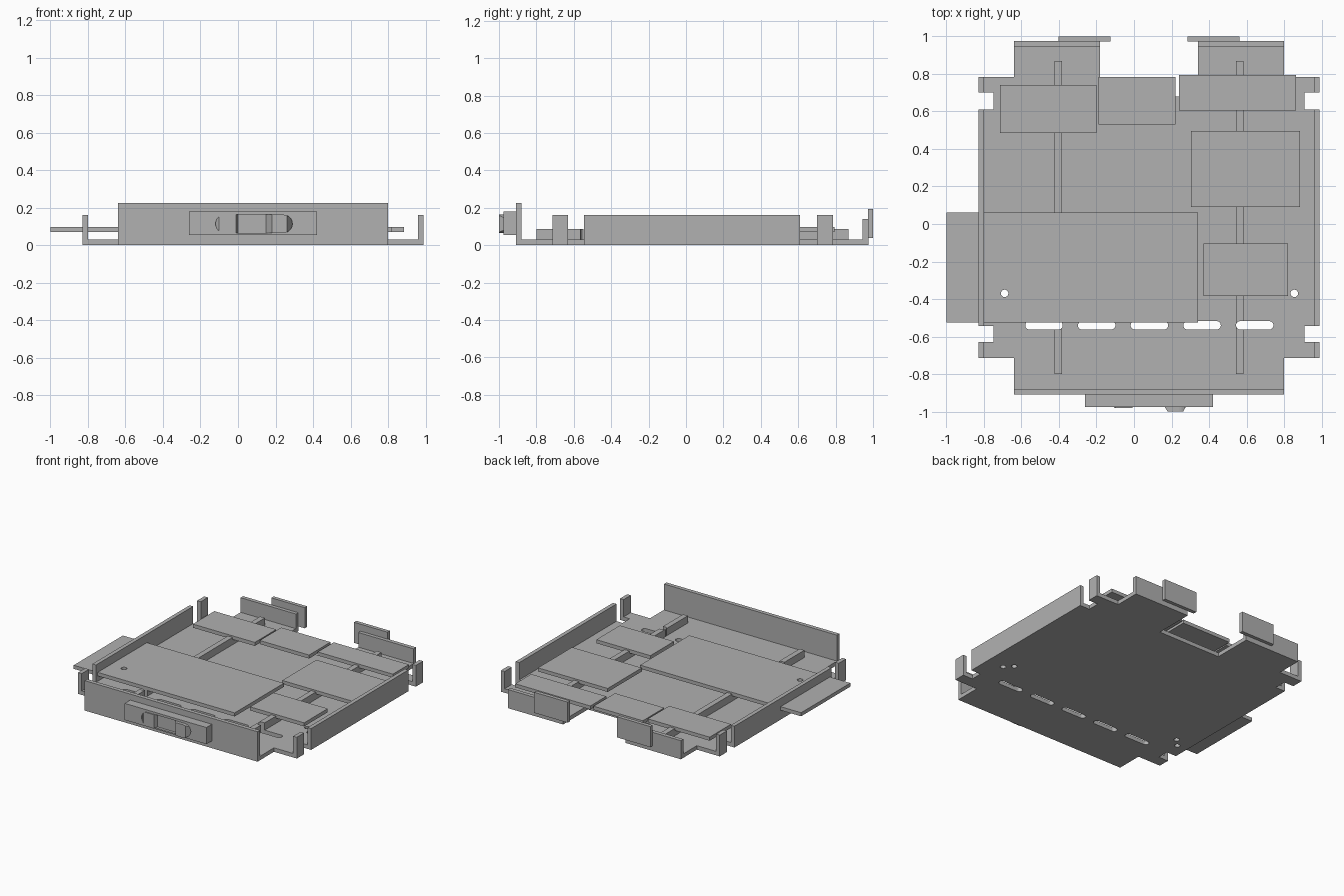
import bpy, bmesh, math
from mathutils import Matrix

if "Cube" in bpy.data.objects:
    bpy.data.objects.remove(bpy.data.objects["Cube"], do_unlink=True)

grey = bpy.data.materials.new("neutral grey")
grey.use_nodes = True
grey.diffuse_color = (0.44, 0.44, 0.44, 1)
grey.node_tree.nodes["Principled BSDF"].inputs["Base Color"].default_value = grey.diffuse_color

MID = 0.08       # symmetry plane of the tray
FLOOR = 0.03     # sheet thickness


def prism(name, outline, low, high, upright=False):
    """Extrude a flat outline; upright outlines are given in x and z."""
    bm = bmesh.new()
    face = bm.faces.new([bm.verts.new((x, y, low)) for x, y in outline])
    top = bmesh.ops.extrude_face_region(bm, geom=[face])["geom"]
    for v in top:
        if isinstance(v, bmesh.types.BMVert):
            v.co.z = high
    if upright:
        bm.transform(Matrix(((1, 0, 0, 0), (0, 0, 1, 0), (0, 1, 0, 0), (0, 0, 0, 1))))
    bmesh.ops.recalc_face_normals(bm, faces=bm.faces)
    mesh = bpy.data.meshes.new(name)
    bm.to_mesh(mesh)
    bm.free()
    mesh.materials.append(grey)
    obj = bpy.data.objects.new(name, mesh)
    bpy.context.collection.objects.link(obj)
    return obj


def box(name, x0, x1, y0, y1, z0, z1):
    return prism(name, [(x0, y0), (x1, y0), (x1, y1), (x0, y1)], z0, z1)


def mirrored(name, x0, x1, *rest):
    return [box("left_" + name, MID + x0, MID + x1, *rest),
            box("right_" + name, MID - x1, MID - x0, *rest)]


def stadium(x0, x1, y0, y1, steps=12):
    r, cy = (y1 - y0) / 2, (y0 + y1) / 2
    pts = []
    for cx, start in ((x1 - r, -math.pi / 2), (x0 + r, math.pi / 2)):
        for i in range(steps + 1):
            a = start + math.pi * i / steps
            pts.append((cx + r * math.cos(a), cy + r * math.sin(a)))
    return pts


def circle(x, y, r, n=20):
    return [(x + r * math.cos(math.tau * i / n), y + r * math.sin(math.tau * i / n))
            for i in range(n)]


def cut(obj, cutters, operation="DIFFERENCE"):
    for c in cutters:
        mod = obj.modifiers.new("cut", "BOOLEAN")
        mod.operation, mod.object, mod.solver = operation, c, "EXACT"
    bpy.context.view_layer.update()
    result = bpy.data.meshes.new_from_object(
        obj.evaluated_get(bpy.context.evaluated_depsgraph_get()))
    obj.modifiers.clear()
    obj.data = result


# Tray floor with corner notches and a rear cutout
half = [(0.72, -0.91), (0.72, -0.715), (0.91, -0.715), (0.91, -0.63), (0.83, -0.63),
        (0.83, -0.545), (0.91, -0.545), (0.91, 0.61), (0.83, 0.61), (0.83, 0.70),
        (0.91, 0.70), (0.91, 0.785), (0.72, 0.785), (0.72, 0.975), (0.26, 0.975), (0.26, 0.68)]
outline = [(MID + x, y) for x, y in half] + [(MID - x, y) for x, y in reversed(half)]
floor = prism("tray_floor", outline, 0, FLOOR)

# Folded walls, corner tabs and rear plates
box("front_wall", MID - 0.72, MID + 0.72, -0.91, -0.88, 0, 0.225)
mirrored("side_wall", 0.88, 0.91, -0.545, 0.61, 0, 0.16)
mirrored("front_corner_tab", 0.88, 0.91, -0.715, -0.63, 0, 0.16)
mirrored("rear_corner_tab", 0.88, 0.91, 0.70, 0.785, 0, 0.16)
mirrored("rear_wall", 0.26, 0.72, 0.945, 0.975, 0, 0.14)
mirrored("rear_plate", 0.205, 0.483, 0.972, 1.0, 0.037, 0.192)

# Support rails
rails = mirrored("rail", 0.465, 0.505, -0.80, 0.87, FLOOR, 0.085)

# Flat boards resting on the rails
boards = {
    "main_board": (-1.0, 0.34, -0.525, 0.06),
    "rear_right_board": (-0.715, -0.20, 0.485, 0.74),
    "rear_centre_board": (-0.19, 0.22, 0.53, 0.785),
    "rear_left_board": (0.24, 0.865, 0.605, 0.795),
    "middle_left_board": (0.305, 0.885, 0.09, 0.495),
    "front_left_board": (0.37, 0.82, -0.385, -0.105),
}
made = {name: box(name, *size, 0.07, 0.097) for name, size in boards.items()}

# Slots and screw holes
slots = [prism("slot_cutter", stadium(-0.58 + 0.281 * i, -0.38 + 0.281 * i, -0.563, -0.518),
               -0.1, 0.3) for i in range(5)]
holes = [prism("hole_cutter", circle(x, y, 0.02), -0.1, 0.3)
         for x, y in ((-0.69, -0.37), (0.855, -0.37), (-0.745, -0.43), (0.80, -0.316))]
cut(floor, slots + holes)
for rail, slot in zip(rails, (slots[4], slots[0])):
    cut(rail, [slot])
cut(made["main_board"], [holes[0]])

# Front latch block with a rounded recess
block = box("latch_block", -0.26, 0.42, -0.975, -0.91, 0.055, 0.18)
recess = prism("recess_cutter", stadium(-0.12, 0.29, 0.065, 0.163), -1.1, -0.935, upright=True)
cut(block, [recess])

# Stepped lever inside the recess
lever = prism("latch_lever", [(-0.13, -0.93), (-0.13, -0.955), (-0.11, -0.975), (-0.10, -0.982),
                              (-0.01, -0.982), (0.0, -0.955), (0.15, -0.955), (0.18, -1.0),
                              (0.262, -1.0), (0.285, -0.96), (0.30, -0.93)], 0.0, 0.25)
cut(lever, [recess], "INTERSECT")

for c in slots + holes + [recess]:
    bpy.data.objects.remove(c, do_unlink=True)
